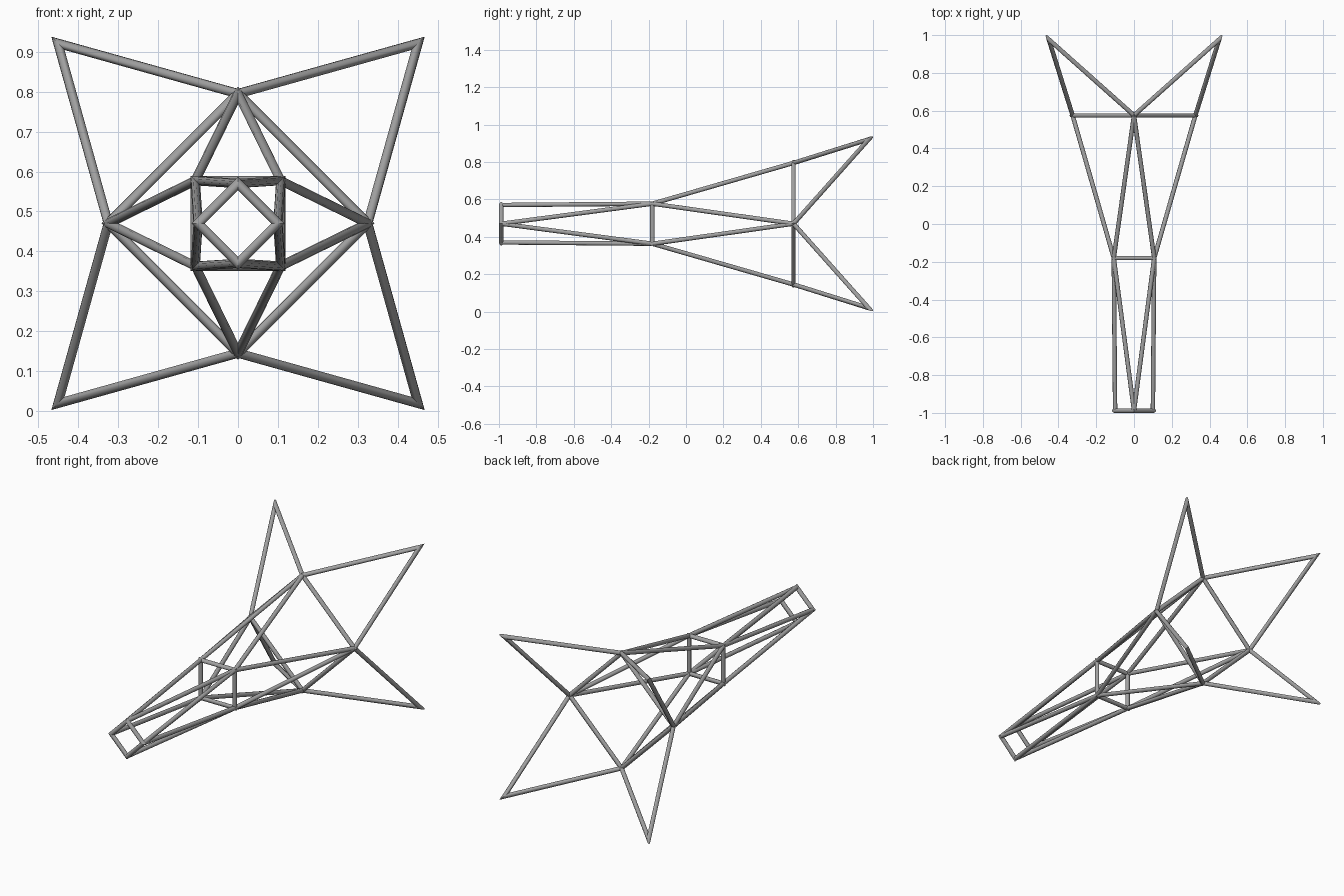
import bpy, bmesh
from math import sin, cos, pi, radians
from mathutils import Vector

RADIUS, SIDES, MID = 0.0118, 10, 0.47

if "Cube" in bpy.data.objects:
    bpy.data.objects.remove(bpy.data.objects["Cube"], do_unlink=True)

grey = bpy.data.materials.new("strut grey")
grey.use_nodes = True
colour = (0.36, 0.36, 0.36, 1)
grey.diffuse_color = colour
grey.node_tree.nodes["Principled BSDF"].inputs["Base Color"].default_value = colour


def tube(bm, points, closed=False):
    """Round bar along a path, with mitred corners."""
    n = len(points)
    segments = n if closed else n - 1
    dirs = [(points[(i + 1) % n] - points[i]).normalized() for i in range(segments)]
    for i, d in enumerate(dirs):
        side = d.orthogonal().normalized()
        up = d.cross(side)
        before = dirs[i - 1] if closed or i > 0 else d
        after = dirs[(i + 1) % segments] if closed or i < segments - 1 else d
        rings = []
        for p, other in ((points[i], before), (points[(i + 1) % n], after)):
            normal = d + other
            ring = []
            for k in range(SIDES):
                a = 2 * pi * k / SIDES
                off = (side * cos(a) + up * sin(a)) * RADIUS
                off -= d * (off.dot(normal) / d.dot(normal))
                ring.append(bm.verts.new(p + off))
            rings.append(ring)
        first, last = rings
        for k in range(SIDES):
            j = (k + 1) % SIDES
            bm.faces.new((first[k], first[j], last[j], last[k]))
        bm.faces.new(first[::-1])
        bm.faces.new(last)


def frame_part(name, paths, closed=False):
    bm = bmesh.new()
    for path in paths:
        tube(bm, path, closed)
    bmesh.ops.recalc_face_normals(bm, faces=bm.faces)
    mesh = bpy.data.meshes.new(name)
    bm.to_mesh(mesh)
    bm.free()
    mesh.materials.append(grey)
    obj = bpy.data.objects.new(name, mesh)
    bpy.context.collection.objects.link(obj)
    bpy.ops.object.select_all(action="DESELECT")
    obj.select_set(True)
    bpy.context.view_layer.objects.active = obj
    bpy.ops.object.shade_smooth_by_angle(angle=radians(40))


def ring_points(radius, y, turn):
    return [Vector((radius * cos(turn + i * pi / 2), y, MID + radius * sin(turn + i * pi / 2)))
            for i in range(4)]


# Joints: small diamond, square, large diamond, four rear tips
front = ring_points(0.1, -0.988, 0)
middle = ring_points(0.107 * 2 ** 0.5, -0.18, pi / 4)
rear = ring_points(0.325, 0.575, 0)
tips = ring_points(0.451 * 2 ** 0.5, 0.977, pi / 4)

# Cross frames
frame_part("front_diamond", [front], closed=True)
frame_part("middle_square", [middle], closed=True)
frame_part("rear_diamond", [rear], closed=True)

# Long struts zigzag between neighbouring frames
frame_part("front_struts", [(front[i], middle[i + k]) for i in range(4) for k in (-1, 0)])
frame_part("rear_struts", [(rear[i], middle[i + k]) for i in range(4) for k in (-1, 0)])

# Pointed fins behind the large diamond
frame_part("fins", [(rear[i], tips[i], rear[(i + 1) % 4]) for i in range(4)])
